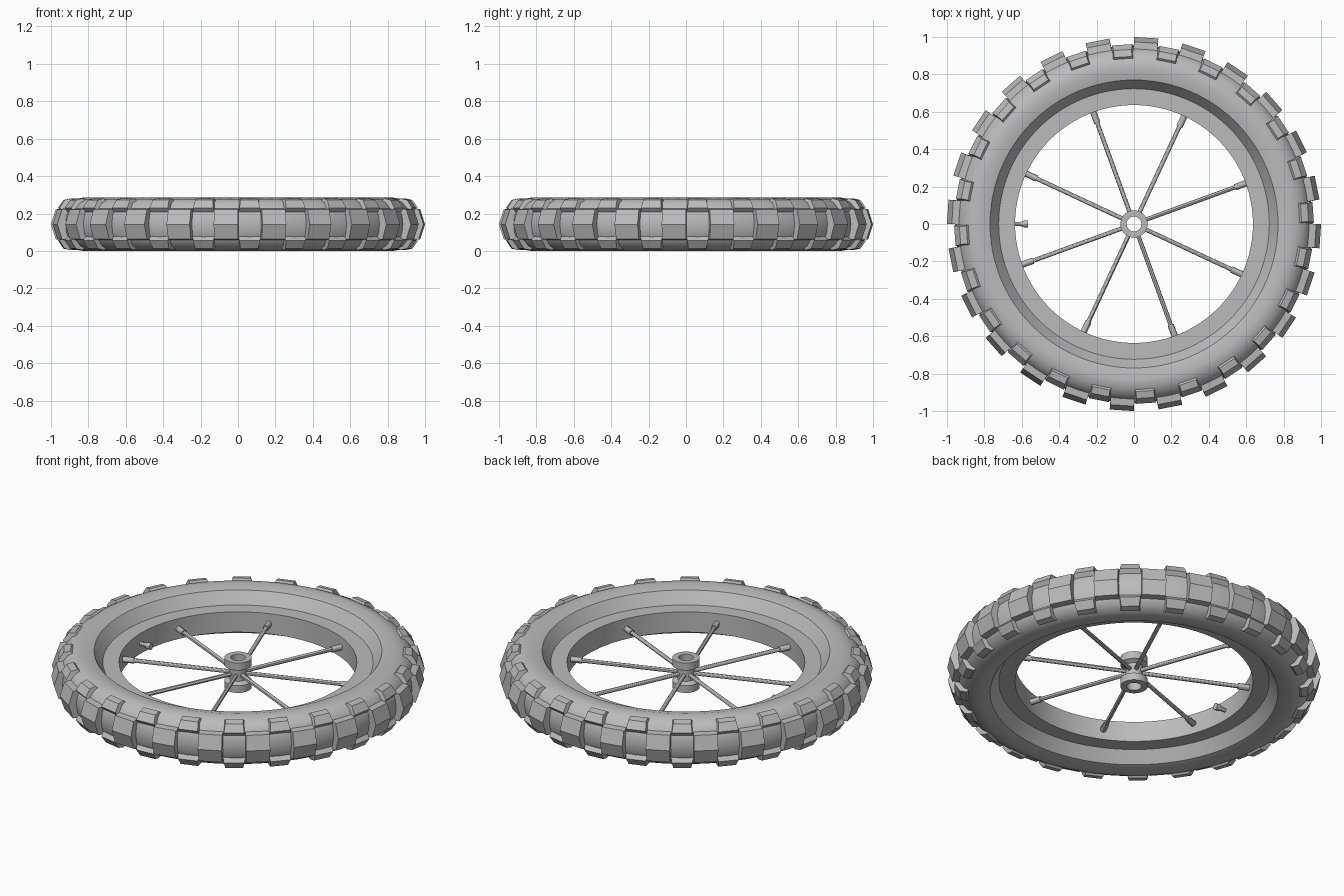
import bpy, bmesh, math
from mathutils import Matrix, Vector

cube = bpy.data.objects.get("Cube")
if cube:
    bpy.data.objects.remove(cube, do_unlink=True)

MID = 0.1425  # height of the wheel's middle plane

grey = bpy.data.materials.new("plain_grey")
grey.use_nodes = True
colour = (0.5, 0.5, 0.5, 1)
grey.diffuse_color = colour
grey.node_tree.nodes["Principled BSDF"].inputs["Base Color"].default_value = colour


def finish(name, bm, smooth=30):
    bmesh.ops.recalc_face_normals(bm, faces=bm.faces)
    mesh = bpy.data.meshes.new(name)
    bm.to_mesh(mesh)
    bm.free()
    mesh.materials.append(grey)
    ob = bpy.data.objects.new(name, mesh)
    ob.location.z = MID
    bpy.context.collection.objects.link(ob)
    bpy.ops.object.select_all(action='DESELECT')
    ob.select_set(True)
    bpy.context.view_layer.objects.active = ob
    bpy.ops.object.shade_smooth_by_angle(angle=math.radians(smooth))
    return ob


def mirrored(half):
    """Close a section by repeating its (radius, height) points below the middle."""
    return half + [(r, -z) for r, z in reversed(half) if z > 0]


def lathe(bm, section, steps, matrix=Matrix()):
    """Turn a closed section about the z axis."""
    rings = []
    for i in range(steps):
        turn = matrix @ Matrix.Rotation(math.tau * i / steps, 4, 'Z')
        rings.append([bm.verts.new(turn @ Vector((r, 0, z))) for r, z in section])
    n = len(section)
    for i in range(steps):
        a, b = rings[i], rings[(i + 1) % steps]
        for j in range(n):
            k = (j + 1) % n
            bm.faces.new((a[j], b[j], b[k], a[k]))


def block(bm, section, angle):
    """Tread block: section points are (radius, height, half width)."""
    turn = Matrix.Rotation(angle, 4, 'Z')
    left, right = [[bm.verts.new(turn @ Vector((r, s * w, z))) for r, z, w in section]
                   for s in (-1, 1)]
    n = len(section)
    bm.faces.new(left)
    bm.faces.new(right)
    for j in range(n):
        k = (j + 1) % n
        bm.faces.new((left[j], left[k], right[k], right[j]))


def rod(bm, angle, start, end, radius, sides=12):
    """Radial cylinder between two distances from the axle."""
    turn = Matrix.Rotation(angle, 4, 'Z')
    place = turn @ Matrix.Translation(((start + end) / 2, 0, 0)) @ Matrix.Rotation(math.pi / 2, 4, 'Y')
    bmesh.ops.create_cone(bm, cap_ends=True, segments=sides, radius1=radius,
                          radius2=radius, depth=end - start, matrix=place)


# Tyre with its side walls
bm = bmesh.new()
lathe(bm, mirrored([(0.72, 0.055), (0.77, 0.127), (0.83, 0.1425), (0.875, 0.134),
                    (0.91, 0.115), (0.935, 0.085), (0.95, 0.045), (0.955, 0)]), 96)
finish("tyre", bm)

# Flat rim band
bm = bmesh.new()
lathe(bm, mirrored([(0.636, 0.06), (0.73, 0.06)]), 96)
finish("rim", bm)

# Tread: centre blocks alternate with pairs of shoulder blocks
centre = [(0.92, 0.085, 0.064), (0.972, 0.08, 0.064), (0.998, 0, 0.065),
          (0.972, -0.08, 0.064), (0.92, -0.085, 0.064)]
shoulder = [(0.87, 0.115, 0.06), (0.895, 0.138, 0.048), (0.932, 0.13, 0.048),
            (0.96, 0.088, 0.055), (0.94, 0.065, 0.06)]
centres, shoulders = bmesh.new(), bmesh.new()
for i in range(24):
    block(centres, centre, math.radians(11.25 + 15 * i))
    for side in (1, -1):
        block(shoulders, [(r, side * z, w) for r, z, w in shoulder],
              math.radians(3.75 + 15 * i))
finish("centre_tread_blocks", centres, 25)
finish("shoulder_tread_blocks", shoulders, 25)

# Hub with two flanges and an axle hole
bm = bmesh.new()
lathe(bm, mirrored([(0.04, 0.088), (0.073, 0.088), (0.073, 0.045), (0.047, 0.032)]), 32)
finish("hub", bm)

# Spokes with thicker nipples at the rim
spokes, nipples = bmesh.new(), bmesh.new()
for i in range(8):
    angle = math.radians(20 + 45 * i)
    rod(spokes, angle, 0.042, 0.60, 0.0115)
    rod(nipples, angle, 0.575, 0.645, 0.017)
finish("spokes", spokes)
finish("spoke_nipples", nipples)

# Valve on the right of the rim
bm = bmesh.new()
rod(bm, math.pi, 0.59, 0.645, 0.011)
rod(bm, math.pi, 0.567, 0.592, 0.019)
rod(bm, math.pi, 0.592, 0.607, 0.014)
finish("valve", bm)
